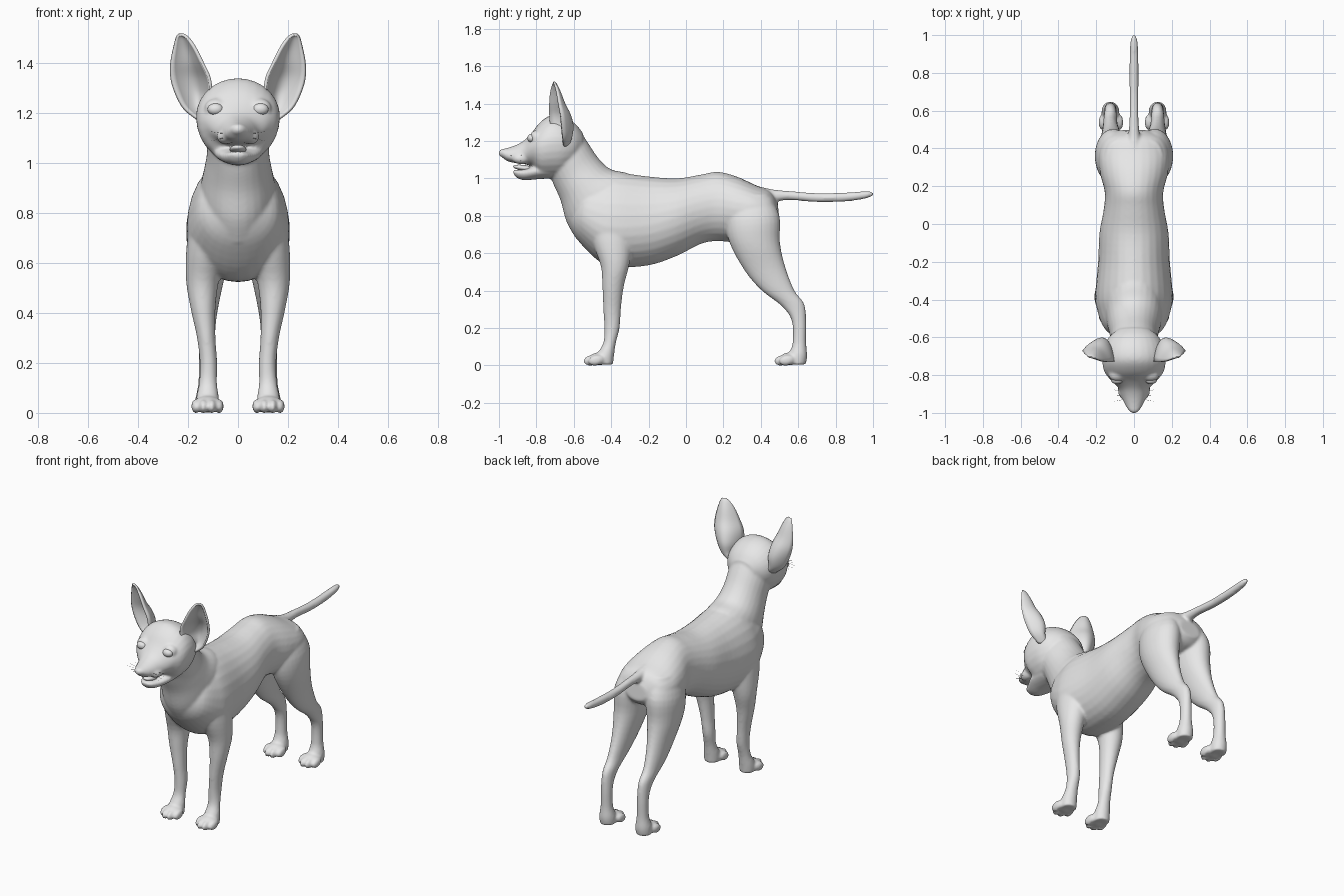
import bpy, bmesh, math
from mathutils import Vector, Matrix

grey = bpy.data.materials.new("light_grey")
grey.diffuse_color = (0.8, 0.8, 0.8, 1)


def finish(bm, name):
    bmesh.ops.recalc_face_normals(bm, faces=bm.faces)
    me = bpy.data.meshes.new(name)
    bm.to_mesh(me)
    bm.free()
    me.materials.append(grey)
    me.shade_smooth()
    ob = bpy.data.objects.new(name, me)
    bpy.context.collection.objects.link(ob)
    return ob


def refine(rows, steps=4):
    """Catmull-Rom interpolation between rows of numbers."""
    out = []
    for i in range(len(rows) - 1):
        p0, p1 = rows[max(i - 1, 0)], rows[i]
        p2, p3 = rows[i + 1], rows[min(i + 2, len(rows) - 1)]
        for s in range(steps):
            t = s / steps
            out.append([0.5 * (2 * b + (c - a) * t + (2 * a - 5 * b + 4 * c - d) * t * t
                               + (3 * b - a - 3 * c + d) * t ** 3)
                        for a, b, c, d in zip(p0, p1, p2, p3)])
    return out + [list(rows[-1])]


def loft(bm, rows, side=1, n=28):
    """Each row: edge point A (y, z), edge point B (y, z), half width,
    centre x, and where between B and A the section is widest."""
    rings = []
    for ya, za, yb, zb, w, xc, m in refine(rows):
        a, b = Vector((0, ya, za)), Vector((0, yb, zb))
        c = b.lerp(a, m)
        ring = []
        for k in range(n):
            t = 2 * math.pi * k / n
            s = math.sin(t)
            p = c + ((a - c) if s >= 0 else (c - b)) * s
            p.x = side * (xc + w * math.cos(t))
            ring.append(bm.verts.new(p))
        rings.append(ring)
    for r, q in zip(rings, rings[1:]):
        for k in range(n):
            bm.faces.new((r[k], r[(k + 1) % n], q[(k + 1) % n], q[k]))
    bm.faces.new(rings[0])
    bm.faces.new(rings[-1])


def ball(bm, loc, radii, tilt=0):
    mat = (Matrix.Translation(loc) @ Matrix.Rotation(tilt, 4, 'X')
           @ Matrix.Diagonal((*radii, 1)))
    bmesh.ops.create_uvsphere(bm, u_segments=20, v_segments=12, radius=1, matrix=mat)


bm = bmesh.new()

# Torso
loft(bm, [(-.60, .88, -.62, .74, .08, 0, .5), (-.53, .98, -.575, .665, .155, 0, .45),
          (-.44, 1.02, -.47, .56, .195, 0, .42), (-.36, 1.03, -.38, .525, .205, 0, .42),
          (-.20, 1.01, -.20, .535, .19, 0, .45), (-.05, 1.0, -.05, .585, .183, 0, .5),
          (.08, 1.02, .08, .65, .16, 0, .5), (.17, 1.035, .17, .665, .155, 0, .5),
          (.27, 1.01, .27, .66, .18, 0, .5), (.37, .965, .37, .70, .185, 0, .5),
          (.45, .93, .46, .73, .15, 0, .5), (.49, .87, .50, .77, .07, 0, .5)])
# Neck
loft(bm, [(-.25, 1.0, -.59, .68, .15, 0, .5), (-.32, 1.03, -.64, .77, .15, 0, .5),
          (-.405, 1.05, -.67, .88, .137, 0, .5), (-.47, 1.11, -.705, .96, .125, 0, .5),
          (-.53, 1.20, -.73, 1.02, .125, 0, .5), (-.59, 1.29, -.75, 1.07, .12, 0, .5)])
# Skull and muzzle
loft(bm, [(-.55, 1.24, -.56, 1.12, .08, 0, .5), (-.59, 1.29, -.60, 1.06, .13, 0, .5),
          (-.65, 1.328, -.66, 1.01, .16, 0, .55), (-.72, 1.338, -.72, 1.0, .168, 0, .55),
          (-.78, 1.30, -.78, 1.01, .158, 0, .55), (-.83, 1.238, -.82, 1.06, .125, 0, .55),
          (-.87, 1.20, -.86, 1.075, .086, 0, .4), (-.91, 1.178, -.90, 1.08, .07, 0, .35),
          (-.955, 1.163, -.95, 1.09, .05, 0, .4), (-.99, 1.155, -.98, 1.11, .03, 0, .5),
          (-1.0, 1.145, -.997, 1.125, .015, 0, .5)])
ball(bm, (0, -.982, 1.135), (.028, .02, .022))
# Lower jaw
loft(bm, [(-.72, 1.08, -.72, 1.0, .10, 0, .6), (-.80, 1.07, -.80, .995, .093, 0, .6),
          (-.86, 1.05, -.86, .99, .066, 0, .7), (-.905, 1.046, -.90, 1.0, .042, 0, .7),
          (-.925, 1.045, -.923, 1.025, .02, 0, .5)])
# Tail
loft(bm, [(.40, .955, .42, .86, .04, 0, .5), (.47, .94, .48, .875, .03, 0, .5),
          (.56, .932, .56, .884, .024, 0, .5), (.70, .921, .70, .873, .024, 0, .5),
          (.85, .924, .85, .876, .024, 0, .5), (.95, .931, .95, .89, .021, 0, .5),
          (.99, .93, .99, .902, .013, 0, .5), (1.003, .922, 1.003, .91, .005, 0, .5)])

for s in (-1, 1):
    # Front leg
    loft(bm, [(-.52, .80, -.28, .80, .075, .115, .5), (-.50, .66, -.285, .65, .082, .125, .5),
              (-.455, .53, -.305, .53, .066, .142, .5), (-.447, .42, -.333, .42, .05, .14, .5),
              (-.442, .30, -.348, .30, .037, .127, .5), (-.437, .20, -.355, .20, .035, .118, .5),
              (-.442, .12, -.375, .12, .036, .12, .5), (-.475, .06, -.385, .05, .046, .122, .5),
              (-.48, .005, -.39, .005, .045, .122, .5)], s)
    # Hind leg
    loft(bm, [(.22, .90, .44, .92, .07, .085, .5), (.21, .77, .50, .80, .097, .106, .5),
              (.235, .65, .502, .66, .088, .115, .5), (.318, .50, .53, .53, .06, .12, .5),
              (.405, .40, .58, .40, .042, .125, .5), (.51, .318, .632, .33, .034, .125, .5),
              (.565, .24, .643, .235, .032, .125, .5), (.57, .12, .643, .12, .034, .125, .5),
              (.55, .06, .648, .05, .046, .125, .5), (.55, .005, .64, .005, .045, .125, .5)], s)
    # Paws with four toes each
    for y in (-.48, .54):
        ball(bm, (s * .122, y + .01, .034), (.055, .05, .034))
        for dx, dy in ((-.047, .008), (-.017, -.018), (.017, -.018), (.047, .008)):
            ball(bm, (s * (.122 + dx), y + dy - .01, .027), (.018, .042, .028), .2)
    # Eye sockets and cheeks
    ball(bm, (s * .088, -.80, 1.22), (.046, .035, .038))
    ball(bm, (s * .05, -.88, 1.105), (.036, .05, .03))

# Fuse all the flesh into one smooth skin
body = finish(bm, "body")
r = body.modifiers.new("fuse", 'REMESH')
r.mode = 'VOXEL'
r.voxel_size = .008
r.use_smooth_shade = True
sm = body.modifiers.new("soften", 'SMOOTH')
sm.factor = .5
sm.iterations = 6

# Cupped ears, rows from base to tip: z, inner rim x y, outer rim x y, depth
ear_rows = [(1.175, .09, -.69, .16, -.655, .04), (1.22, .12, -.715, .215, -.66, .07),
            (1.28, .11, -.725, .248, -.665, .085), (1.34, .115, -.73, .266, -.67, .075),
            (1.40, .142, -.73, .267, -.68, .05), (1.46, .172, -.725, .256, -.69, .03),
            (1.50, .200, -.715, .246, -.70, .012), (1.514, .222, -.71, .236, -.707, .003)]
for s, side in ((-1, "right"), (1, "left")):
    bm = bmesh.new()
    grid = []
    for z, xi, yi, xo, yo, d in refine(ear_rows):
        row = []
        for k in range(15):
            u = k / 14
            bulge = d * math.sin(math.pi * u) ** .8
            row.append(bm.verts.new((s * (xi + (xo - xi) * u - .25 * bulge),
                                     yi + (yo - yi) * u + bulge, z)))
        grid.append(row)
    for a, b in zip(grid, grid[1:]):
        for k in range(14):
            bm.faces.new((a[k], a[k + 1], b[k + 1], b[k]))
    ear = finish(bm, side + "_ear")
    so = ear.modifiers.new("thickness", 'SOLIDIFY')
    so.thickness = .012
    so.offset = 0

    # Eye
    bm = bmesh.new()
    ball(bm, (s * .09, -.824, 1.215), (.032, .024, .024))
    finish(bm, side + "_eye")

    # Short whiskers
    bm = bmesh.new()
    for i in range(6):
        a = Vector((s * .06, -.93 + .02 * (i % 3), 1.10 + .018 * (i // 3)))
        v = Vector((s * .05, -.01 + .012 * (i % 3), -.012 + .02 * (i // 3)))
        mat = Matrix.Translation(a + v / 2) @ v.to_track_quat('Z', 'Y').to_matrix().to_4x4()
        bmesh.ops.create_cone(bm, segments=4, radius1=.0008, radius2=.0003,
                              depth=v.length, cap_ends=True, matrix=mat)
    finish(bm, side + "_whiskers")

# Tongue
bm = bmesh.new()
ball(bm, (0, -.865, 1.055), (.034, .06, .016), -.15)
finish(bm, "tongue")
